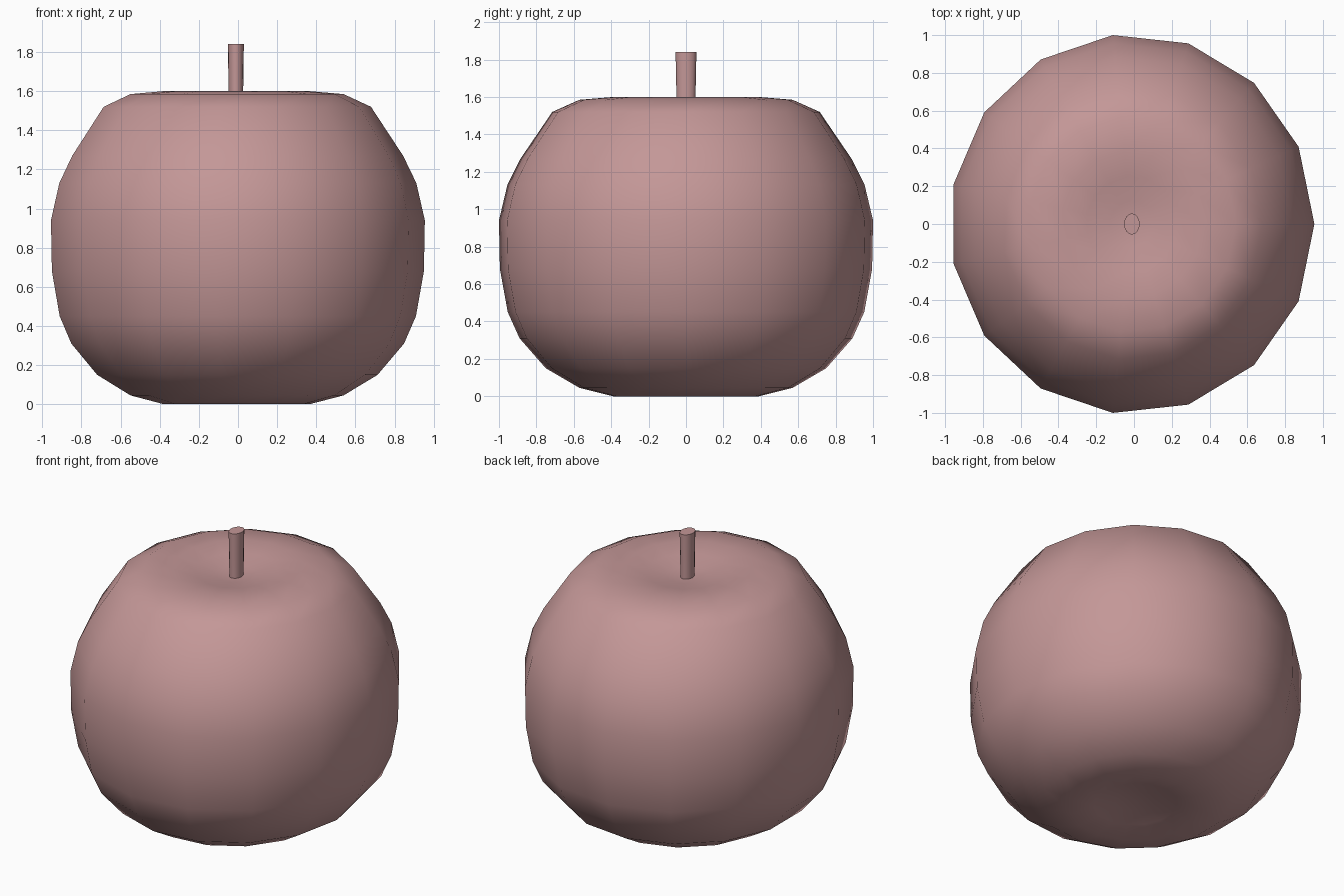
import bpy, bmesh, math

if "Cube" in bpy.data.objects:
    bpy.data.objects.remove(bpy.data.objects["Cube"])

# Dull reddish brown for the whole model
skin = bpy.data.materials.new("dull_red")
skin.diffuse_color = (0.55, 0.31, 0.31, 1)
skin.use_nodes = True
skin.node_tree.nodes["Principled BSDF"].inputs["Base Color"].default_value = skin.diffuse_color


def lathe(name, profile, sides, rx, ry, cx, angle):
    """Spin (radius, z) points, listed bottom to top, into an oval solid."""
    bm = bmesh.new()
    rings = []
    for r, z in profile:
        if r == 0:
            rings.append([bm.verts.new((cx, 0, z))] * sides)
        else:
            rings.append([bm.verts.new((cx + rx * r * math.cos(math.tau * i / sides),
                                        ry * r * math.sin(math.tau * i / sides), z))
                          for i in range(sides)])
    for low, high in zip(rings, rings[1:]):
        for i in range(sides):
            j = (i + 1) % sides
            corners = list(dict.fromkeys((low[i], low[j], high[j], high[i])))
            bm.faces.new(corners)
    bmesh.ops.recalc_face_normals(bm, faces=bm.faces)
    mesh = bpy.data.meshes.new(name)
    bm.to_mesh(mesh)
    bm.free()
    mesh.materials.append(skin)
    obj = bpy.data.objects.new(name, mesh)
    bpy.context.collection.objects.link(obj)
    bpy.ops.object.select_all(action='DESELECT')
    obj.select_set(True)
    bpy.context.view_layer.objects.active = obj
    bpy.ops.object.shade_smooth_by_angle(angle=math.radians(angle))
    return obj


# Fruit body with a dimple above and below, 15 sides
body = [(0, 0.055), (0.12, 0.048), (0.25, 0.026), (0.39, 0), (0.57, 0.045),
        (0.75, 0.15), (0.89, 0.31), (0.953, 0.45), (0.995, 0.68), (1, 0.94),
        (0.955, 1.13), (0.885, 1.27), (0.715, 1.52), (0.57, 1.585), (0.39, 1.6),
        (0.25, 1.578), (0.12, 1.555), (0, 1.545)]
lathe("fruit_body", body, 15, 0.966, 1.0055, -0.011, 60)

# Oval stem, flaring slightly towards the top
stem = [(0, 1.53), (0.9, 1.53), (0.94, 1.7), (1, 1.84), (0, 1.84)]
lathe("stem", stem, 16, 0.041, 0.056, -0.011, 40)
